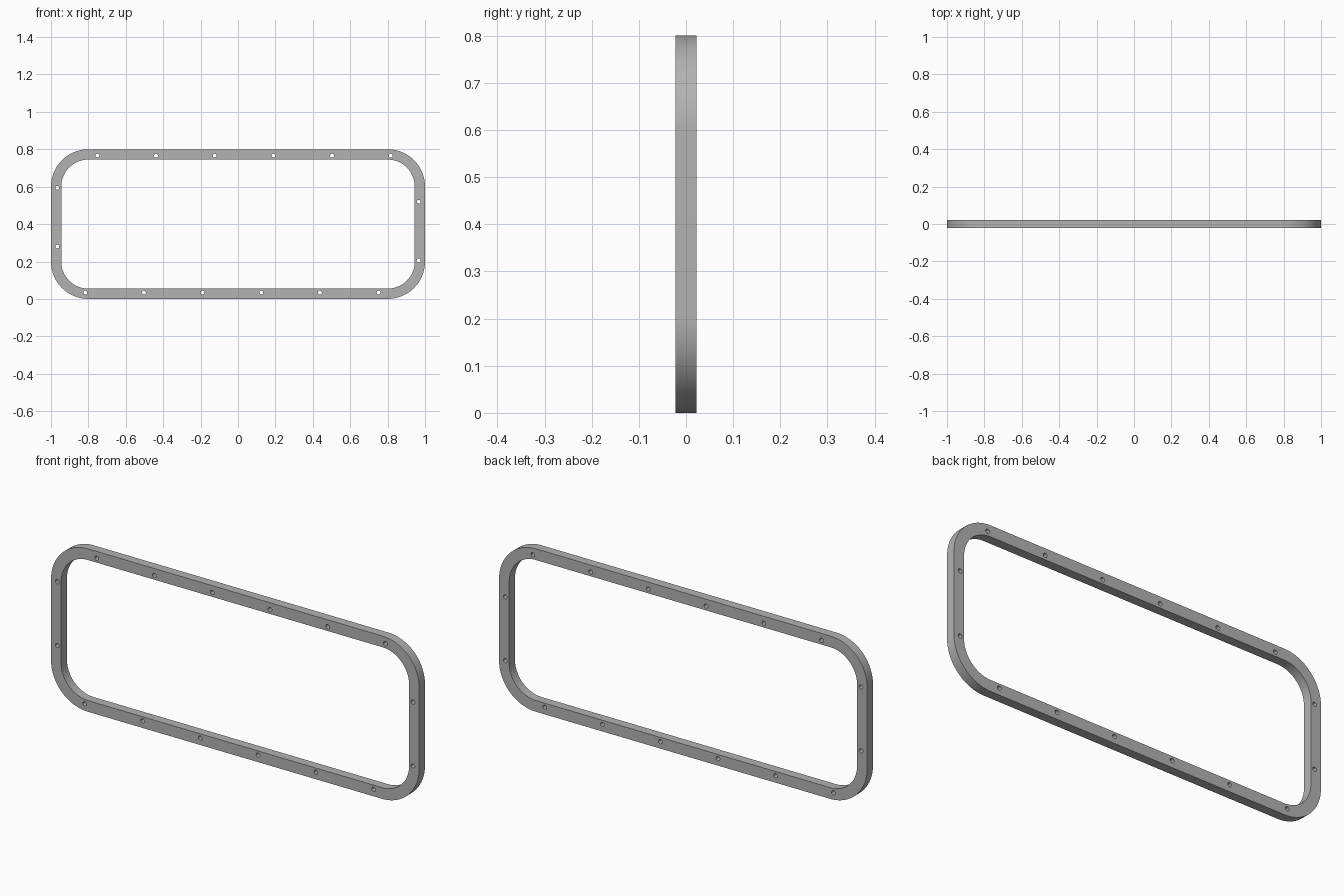
import bpy, bmesh, math

if "Cube" in bpy.data.objects:
    bpy.data.objects.remove(bpy.data.objects["Cube"])

W, H, R, BAND, HALF = 1.0, 0.4, 0.2, 0.055, 0.0225   # half sizes, corner radius, band width, half depth
STEP, HOLE = 0.3137, 0.0105


def rounded_rect(hw, hh, r, n=24):
    pts = []
    for q, (sx, sy) in enumerate([(1, 1), (-1, 1), (-1, -1), (1, -1)]):
        for i in range(n + 1):
            a = math.pi / 2 * (q + i / n)
            pts.append((sx * (hw - r) + r * math.cos(a), sy * (hh - r) + r * math.sin(a)))
    return pts


def circle(cx, cy, r, n=20):
    return [(cx + r * math.cos(math.tau * i / n), cy + r * math.sin(math.tau * i / n)) for i in range(n)]


# Outline, opening and screw holes (half the holes, repeated by a half turn)
centres = [(-0.752 + STEP * i, 0.366) for i in range(6)]
centres += [(-0.966, 0.194), (-0.966, 0.194 - STEP)]
loops = [rounded_rect(W, H, R), rounded_rect(W - BAND, H - BAND, R - BAND)]
for x, z in centres:
    loops += [circle(x, z, HOLE), circle(-x, -z, HOLE)]

# Filled profile, extruded to the frame depth
curve = bpy.data.curves.new("frame_profile", 'CURVE')
curve.dimensions = '2D'
curve.fill_mode = 'BOTH'
curve.extrude = HALF
for pts in loops:
    s = curve.splines.new('POLY')
    s.points.add(len(pts) - 1)
    for p, (x, y) in zip(s.points, pts):
        p.co = (x, y, 0, 1)
    s.use_cyclic_u = True
frame = bpy.data.objects.new("rounded_frame", curve)
bpy.context.collection.objects.link(frame)
frame.rotation_euler = (math.pi / 2, 0, 0)
frame.location = (0, 0, H)
bpy.context.view_layer.objects.active = frame
frame.select_set(True)
bpy.ops.object.convert(target='MESH')
frame = bpy.context.object

# Weld caps to walls
bm = bmesh.new()
bm.from_mesh(frame.data)
bmesh.ops.remove_doubles(bm, verts=bm.verts, dist=1e-5)
bmesh.ops.recalc_face_normals(bm, faces=bm.faces)
bm.to_mesh(frame.data)
bm.free()

grey = bpy.data.materials.new("grey_metal")
grey.diffuse_color = (0.45, 0.45, 0.45, 1)
grey.use_nodes = True
grey.node_tree.nodes["Principled BSDF"].inputs["Base Color"].default_value = grey.diffuse_color
frame.data.materials.clear()
frame.data.materials.append(grey)
bpy.ops.object.transform_apply(location=True, rotation=True, scale=True)
bpy.ops.object.shade_smooth_by_angle(angle=math.radians(30))
